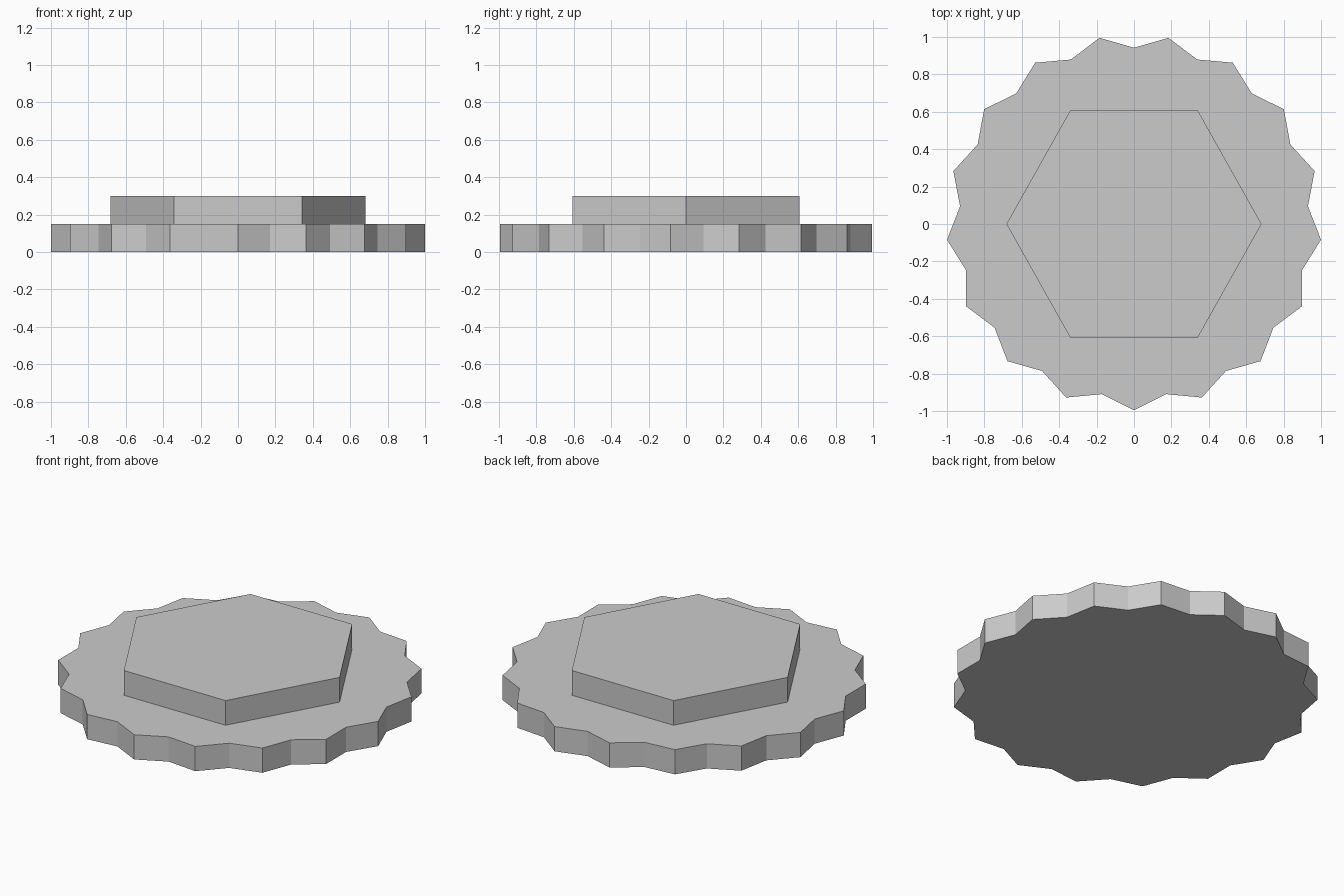
import bpy
import bmesh
from math import sin, cos, pi

cube = bpy.data.objects.get("Cube")
if cube:
    bpy.data.objects.remove(cube, do_unlink=True)

grey = bpy.data.materials.new("light_grey")
grey.use_nodes = True
colour = (0.6, 0.6, 0.6, 1)
grey.diffuse_color = colour
grey.node_tree.nodes["Principled BSDF"].inputs["Base Color"].default_value = colour


def prism(name, outline, bottom, top):
    """Extrude a flat outline from the bottom height to the top height."""
    bm = bmesh.new()
    base = bm.faces.new([bm.verts.new((x, y, bottom)) for x, y in outline])
    ext = bmesh.ops.extrude_face_region(bm, geom=[base], use_keep_orig=True)
    raised = [v for v in ext["geom"] if isinstance(v, bmesh.types.BMVert)]
    bmesh.ops.translate(bm, verts=raised, vec=(0, 0, top - bottom))
    bmesh.ops.recalc_face_normals(bm, faces=bm.faces)
    mesh = bpy.data.meshes.new(name)
    bm.to_mesh(mesh)
    bm.free()
    mesh.materials.append(grey)
    obj = bpy.data.objects.new(name, mesh)
    bpy.context.collection.objects.link(obj)
    return obj


# Scalloped base: alternating tips and valleys, one tip facing the front
TEETH = 17
TIP, VALLEY, SHIFT = 1.004, 0.934, 0.0085
rim = []
for i in range(2 * TEETH):
    angle = -pi / 2 + i * pi / TEETH
    radius = VALLEY if i % 2 else TIP
    rim.append((radius * cos(angle), radius * sin(angle) + SHIFT))
prism("toothed_base", rim, 0, 0.15)

# Raised six-sided block, slightly deeper than a regular hexagon
hexagon = [(0.682 * cos(i * pi / 3), 0.701 * sin(i * pi / 3)) for i in range(6)]
prism("hexagonal_top", hexagon, 0.15, 0.30)
